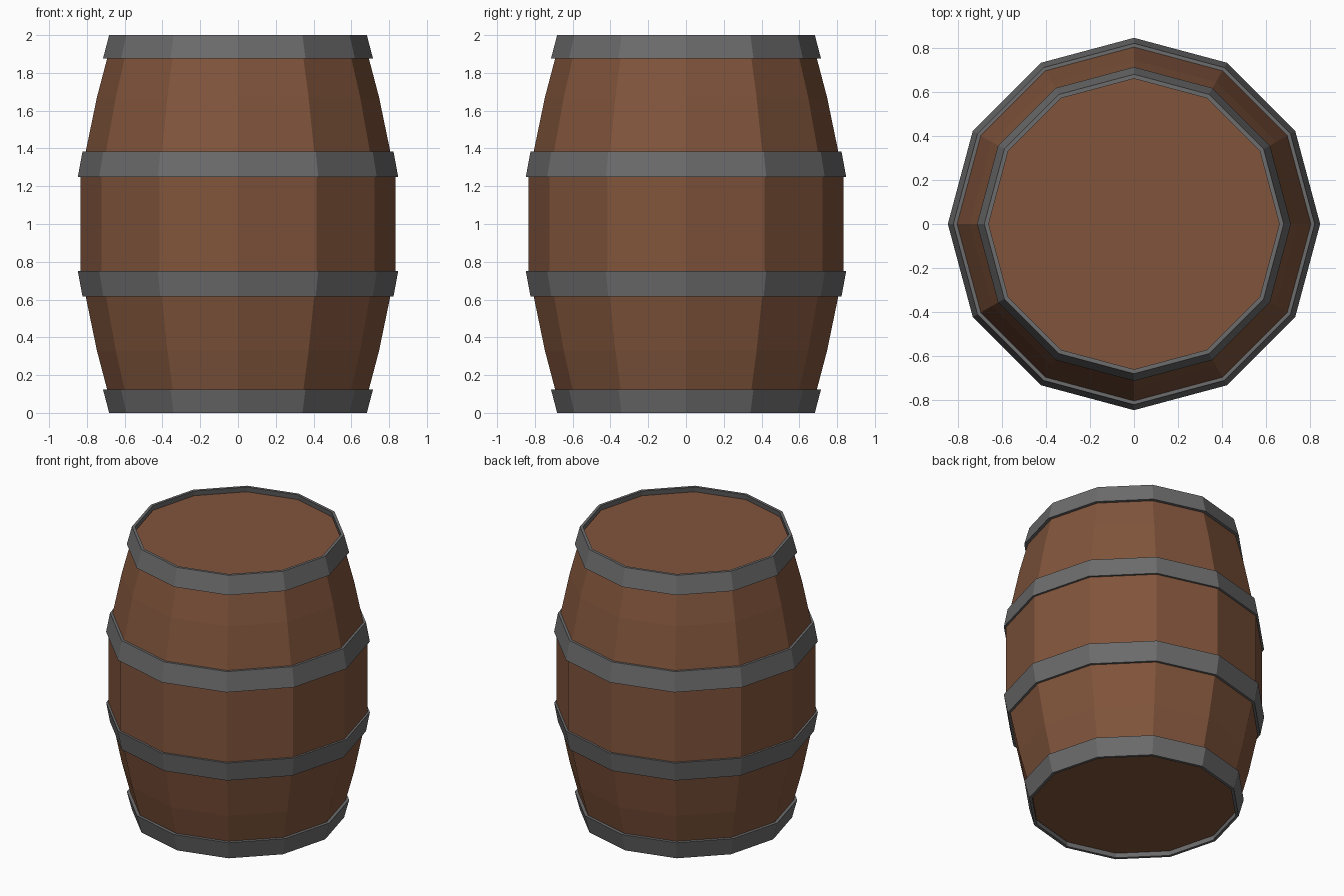
import bpy, bmesh
from math import cos, sin, pi

if "Cube" in bpy.data.objects:
    bpy.data.objects.remove(bpy.data.objects["Cube"])

SIDES = 12


def material(name, color):
    m = bpy.data.materials.new(name)
    m.diffuse_color = (*color, 1)
    m.use_nodes = True
    m.node_tree.nodes["Principled BSDF"].inputs["Base Color"].default_value = m.diffuse_color
    return m


wood = material("wood", (0.22, 0.09, 0.045))
iron = material("iron", (0.15, 0.15, 0.15))


def lathe(name, profile, mat, closed):
    """Spin (radius, z) points round z; closed makes a band, open gets flat end caps."""
    bm = bmesh.new()
    rings = [[bm.verts.new((r * cos(2 * pi * i / SIDES), r * sin(2 * pi * i / SIDES), z))
              for i in range(SIDES)] for r, z in profile]
    pairs = list(zip(rings, rings[1:]))
    if closed:
        pairs.append((rings[-1], rings[0]))
    else:
        bm.faces.new(rings[0][::-1])
        bm.faces.new(rings[-1])
    for a, b in pairs:
        for i in range(SIDES):
            j = (i + 1) % SIDES
            bm.faces.new((a[i], a[j], b[j], b[i]))
    bmesh.ops.recalc_face_normals(bm, faces=bm.faces)
    me = bpy.data.meshes.new(name)
    bm.to_mesh(me)
    bm.free()
    me.materials.append(mat)
    ob = bpy.data.objects.new(name, me)
    bpy.context.collection.objects.link(ob)
    return ob


# Bulging wooden body with recessed flat ends, symmetric about z = 1
lower = [(0.665, 0.035), (0.693, 0.125), (0.747, 0.33), (0.807, 0.62), (0.833, 0.73)]
upper = [(r, 2 - z) for r, z in reversed(lower)]
lathe("barrel_body", lower + upper, wood, False)

# Iron hoops: (inner radius, outer radius) at the narrow and wide edges, with heights
hoops = {
    "end_hoop": ((0.662, 0.682, 0.0), (0.690, 0.715, 0.125)),
    "middle_hoop": ((0.803, 0.823, 0.615), (0.830, 0.848, 0.75)),
}
for name, ((ri, ro, z0), (si, so, z1)) in hoops.items():
    section = [(ri, z0), (ro, z0), (so, z1), (si, z1)]
    lathe("lower_" + name, section, iron, True)
    lathe("upper_" + name, [(r, 2 - z) for r, z in section], iron, True)
